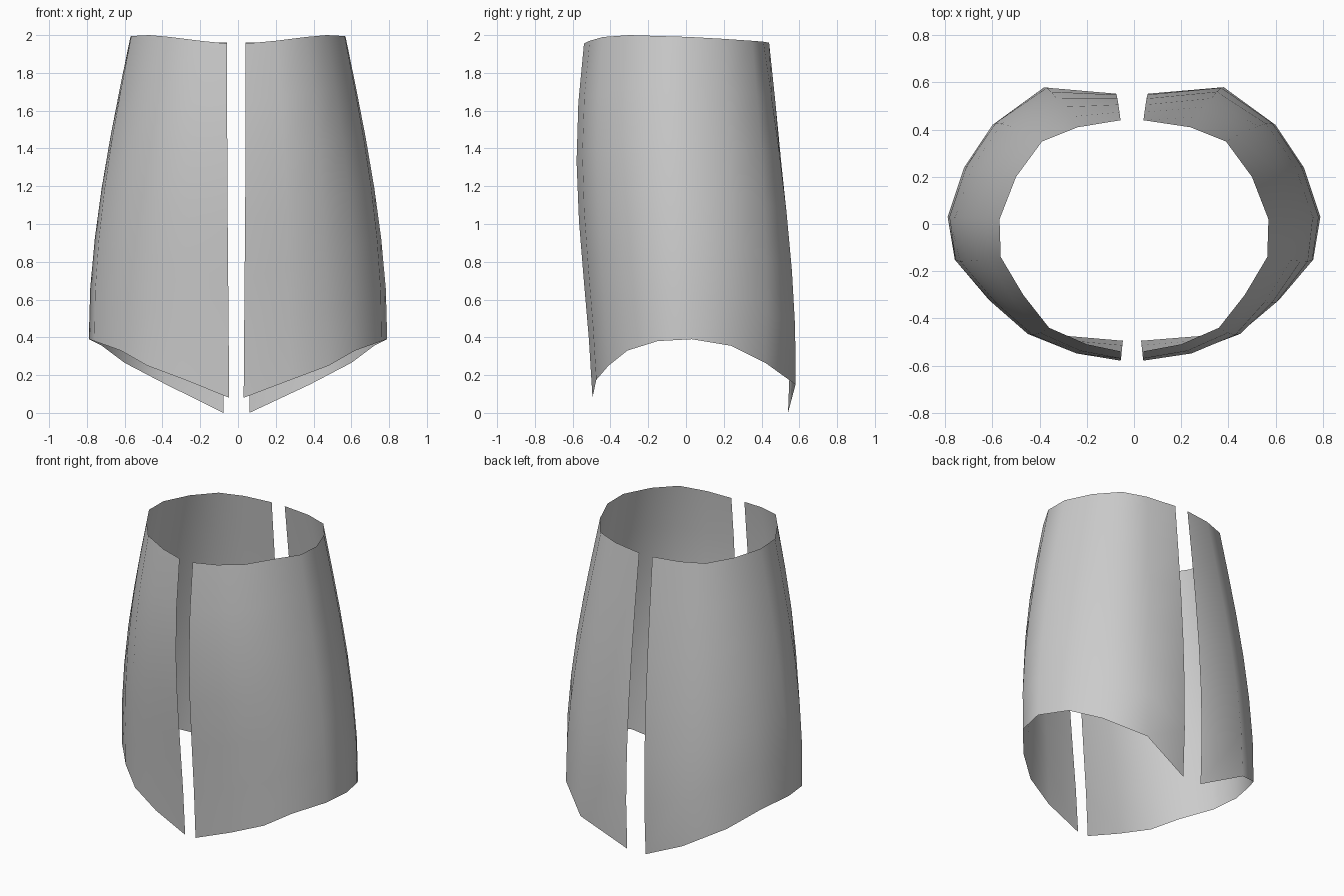
import bpy
import bmesh
import math
from mathutils import Vector

cube = bpy.data.objects.get("Cube")
if cube:
    bpy.data.objects.remove(cube, do_unlink=True)

grey = bpy.data.materials.new("plain grey")
grey.use_nodes = True
colour = (0.6, 0.6, 0.6, 1)
grey.diffuse_color = colour
grey.node_tree.nodes["Principled BSDF"].inputs["Base Color"].default_value = colour

# Rims of one half shell, from the front opening round the side to the back opening
lower_rim = [(.03, -.495, .08), (.28, -.475, .175), (.48, -.41, .25), (.62, -.31, .33),
             (.76, -.15, .38), (.79, .03, .39), (.72, .24, .355), (.6, .42, .265),
             (.38, .58, .15), (.06, .54, 0)]
upper_rim = [(.04, -.54, 1.955), (.2, -.51, 1.97), (.36, -.44, 1.99), (.47, -.3, 2),
             (.565, -.14, 1.995), (.57, .02, 1.99), (.5, .2, 1.98), (.39, .35, 1.97),
             (.24, .41, 1.965), (.04, .44, 1.96)]
ROWS = 6


def shell_point(low, high, t):
    """Point on the wall between the rims, bowed outwards."""
    point = Vector(low).lerp(Vector(high), t)
    out = Vector((point.x, point.y * 1.3, 0)).normalized()
    front = max(0, -out.y)
    bow = (.043 + .012 * front) * math.sin(math.pi * t ** (.8 + .7 * front ** 2))
    return point + out * bow


def half_shell(name, side):
    bm = bmesh.new()
    columns = []
    last = len(lower_rim) - 1
    for i, (low, high) in enumerate(zip(lower_rim, upper_rim)):
        column = []
        for row in range(ROWS + 1):
            p = shell_point(low, high, row / ROWS)
            p.x *= side
            # The left and right openings are slightly off centre
            if side < 0 and i in (0, last):
                p.x -= .017
            column.append(bm.verts.new(p))
        columns.append(column)
    for a, b in zip(columns, columns[1:]):
        for r in range(ROWS):
            quad = [a[r], b[r], b[r + 1], a[r + 1]]
            bm.faces.new(quad if side > 0 else quad[::-1])
    for face in bm.faces:
        face.smooth = True
    mesh = bpy.data.meshes.new(name)
    bm.to_mesh(mesh)
    bm.free()
    mesh.materials.append(grey)
    bpy.context.collection.objects.link(bpy.data.objects.new(name, mesh))


half_shell("left_half_shell", 1)
half_shell("right_half_shell", -1)
